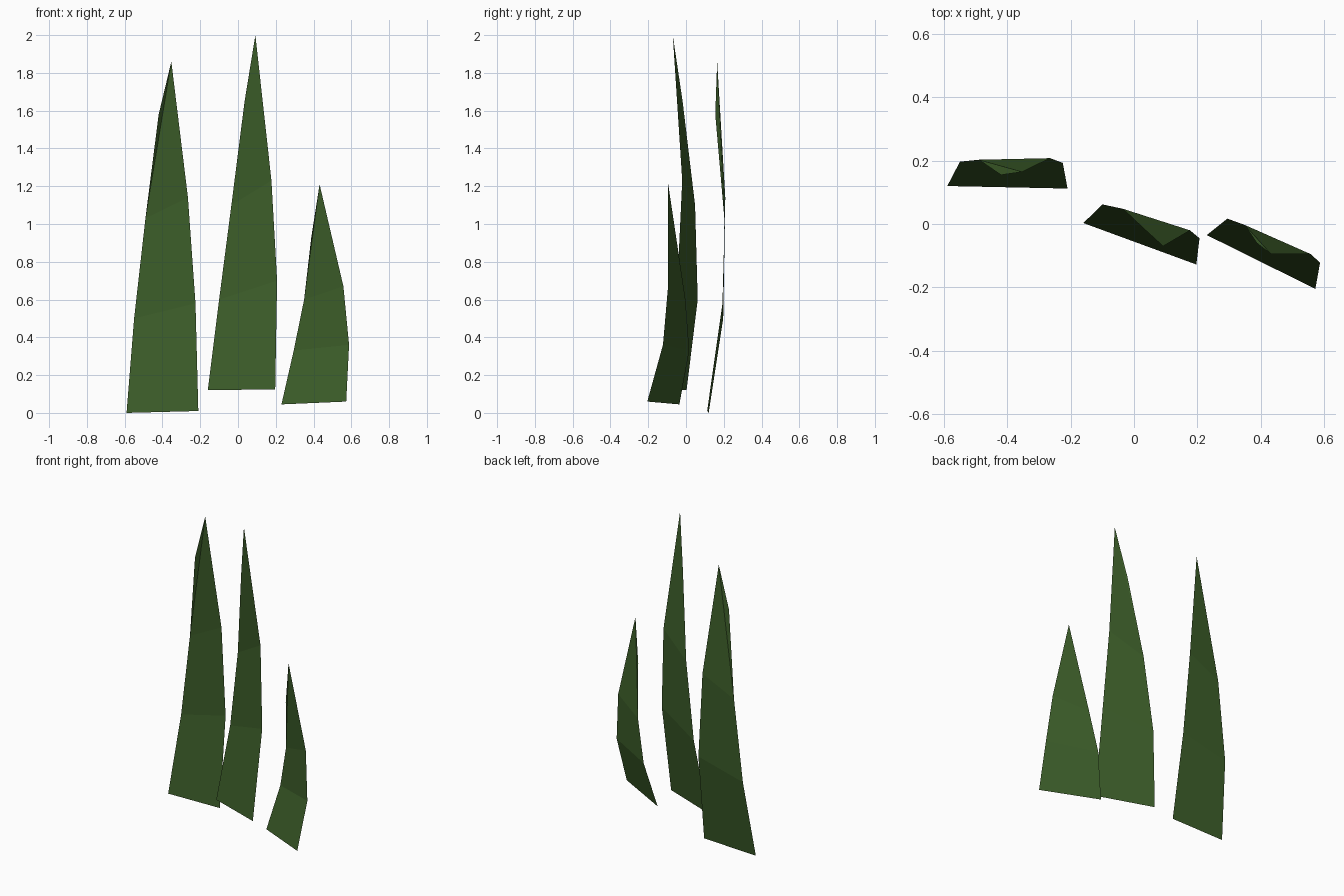
import bpy

green = bpy.data.materials.new("leaf_green")
green.diffuse_color = (0.045, 0.11, 0.022, 1)


def blade(name, left, right, tip):
    """One flat-shaded ribbon leaf: left edge of 4 points, right edge of 3, one tip."""
    faces = [(0, 4, 5, 1), (1, 5, 6, 2),   # lower bands
             (2, 6, 7), (2, 7, 3)]         # pointed top
    mesh = bpy.data.meshes.new(name)
    mesh.from_pydata(left + right + [tip], [], faces)
    mesh.materials.append(green)
    obj = bpy.data.objects.new(name, mesh)
    bpy.context.collection.objects.link(obj)
    return obj


# Left, rear leaf
blade("left_leaf",
      [(-0.59, 0.12, 0.0), (-0.55, 0.197, 0.50), (-0.49, 0.203, 1.03), (-0.42, 0.155, 1.58)],
      [(-0.21, 0.112, 0.01), (-0.225, 0.193, 0.58), (-0.265, 0.208, 1.14)],
      (-0.353, 0.165, 1.86))

# Tall middle leaf
blade("middle_leaf",
      [(-0.16, 0.003, 0.12), (-0.10, 0.062, 0.60), (-0.035, 0.048, 1.10), (0.035, -0.018, 1.65)],
      [(0.197, -0.128, 0.125), (0.207, -0.045, 0.70), (0.177, -0.02, 1.23)],
      (0.092, -0.07, 2.0))

# Short right, front leaf
blade("right_leaf",
      [(0.23, -0.035, 0.045), (0.295, 0.017, 0.33), (0.35, -0.003, 0.60), (0.388, -0.06, 0.93)],
      [(0.573, -0.205, 0.06), (0.588, -0.122, 0.36), (0.558, -0.095, 0.67)],
      (0.432, -0.094, 1.21))
